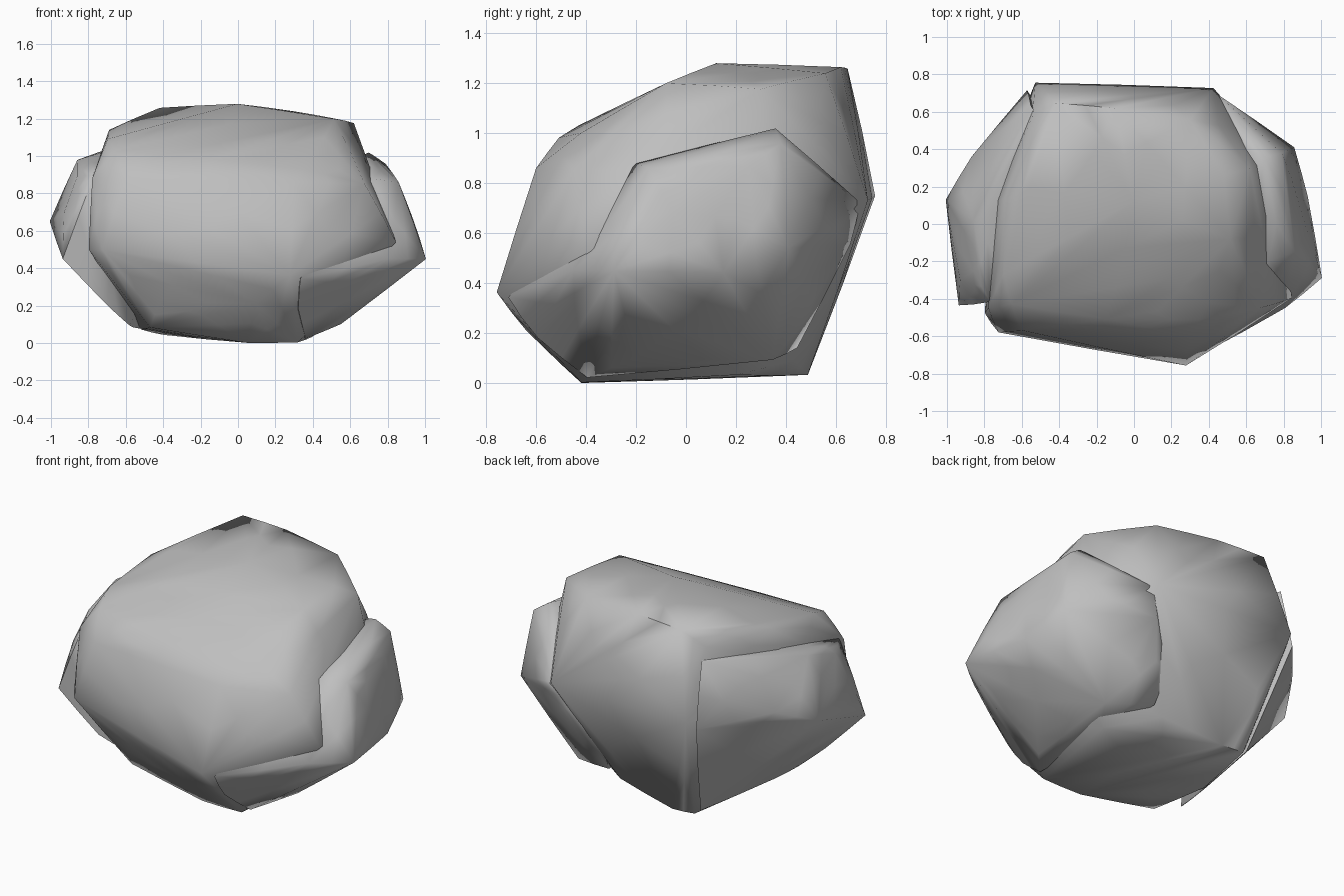
import bpy
import bmesh
from math import radians

default_cube = bpy.data.objects.get("Cube")
if default_cube:
    bpy.data.objects.remove(default_cube, do_unlink=True)

# Single stone colour
stone = bpy.data.materials.new("stone grey")
stone.use_nodes = True
stone_colour = (0.52, 0.52, 0.52, 1)
stone.diffuse_color = stone_colour
stone.node_tree.nodes["Principled BSDF"].inputs["Base Color"].default_value = stone_colour


def make_rock(name, *corner_groups):
    """Wrap the corner points in a convex hull with soft, worn shading."""
    mesh = bpy.data.meshes.new(name)
    rock = bpy.data.objects.new(name, mesh)
    bpy.context.collection.objects.link(rock)

    bm = bmesh.new()
    for group in corner_groups:
        for corner in group:
            bm.verts.new(corner)
    bmesh.ops.convex_hull(bm, input=bm.verts[:])
    loose = [vert for vert in bm.verts if not vert.link_faces]
    bmesh.ops.delete(bm, geom=loose, context='VERTS')
    bmesh.ops.recalc_face_normals(bm, faces=bm.faces[:])
    bm.to_mesh(mesh)
    bm.free()

    # Smooth everywhere except across the sharpest breaks
    mesh.materials.append(stone)
    for polygon in mesh.polygons:
        polygon.use_smooth = True
    mesh.set_sharp_from_angle(angle=radians(68))

    # One split per edge, corners eased only slightly
    facets = rock.modifiers.new("facets", 'SUBSURF')
    facets.subdivision_type = 'SIMPLE'
    facets.levels = facets.render_levels = 1
    worn_edges = rock.modifiers.new("worn edges", 'SMOOTH')
    worn_edges.factor = 0.06
    worn_edges.iterations = 1
    return rock


# Main boulder: leaning front, flat base and sloping crown
boulder_base = [
    (-.47, -.38, .08), (.05, -.42, 0), (.32, -.42, 0), (.4, .2, .03),
    (.15, .43, .09), (-.25, .49, .03), (-.4, .49, .04), (-.52, 0, .07),
]
boulder_belly = [
    (-.42, -.5, .22), (.1, -.64, .21), (-.8, -.48, .5), (-.73, -.58, .5),
    (.28, -.76, .36), (.44, -.63, .4), (.85, -.4, .54), (.75, .35, .5),
    (.43, .73, .73), (-.53, .76, .75), (-.75, .2, .5),
]
boulder_shoulder = [
    (-.78, -.45, .88), (-.6, -.57, .88), (.3, -.6, .86), (.68, -.45, .85),
    (-.75, .12, .95),
]
boulder_crown = [
    (-.69, .13, 1.14), (-.7, -.27, 1.09), (-.66, -.43, 1.03),
    (-.15, -.51, .98), (.4, -.42, 1), (.52, -.08, 1.2), (0, .12, 1.28),
    (.62, .3, 1.18), (.3, .56, 1.24), (-.1, .62, 1.265),
    (-.42, .65, 1.26), (-.54, .58, 1.16),
]
make_rock("main_boulder", boulder_base, boulder_belly,
          boulder_shoulder, boulder_crown)

# Slab on the right flank
right_slab_outer = [
    (-.94, -.44, .45), (-1.01, .13, .65), (-.93, -.3, .7),
    (-.86, -.25, .89), (-.86, .02, .98), (-.87, .36, .75),
    (-.57, .72, .7), (-.55, .64, 1.09), (-.77, -.42, .9),
]
right_slab_inner = [
    (-.43, .48, .06), (-.55, -.1, .08), (-.58, -.28, .09),
    (-.7, -.38, .2), (-.4, 0, .5), (-.45, .45, 1.07), (-.72, .1, 1.02),
]
make_rock("right_slab", right_slab_outer, right_slab_inner)

# Slab on the left flank, wrapping under the front and onto the back
left_slab_outer = [
    (1.01, -.29, .45), (.93, .15, .44), (.93, -.05, .68), (.86, .41, .54),
    (.84, .25, .87), (.79, .38, .96), (.7, .36, 1.02), (.86, -.15, .86),
    (.81, -.45, .45), (.69, .5, .74),
]
left_slab_inner = [
    (.33, -.72, .34), (.32, -.6, .18), (.36, -.4, .02), (.55, -.2, .1),
    (.5, .35, .09), (.22, .45, .14), (.2, .53, .32), (.38, .66, .56),
    (.44, .7, .72), (.3, 0, .4), (.6, .4, .98), (.72, -.2, .88),
]
make_rock("left_slab", left_slab_outer, left_slab_inner)
